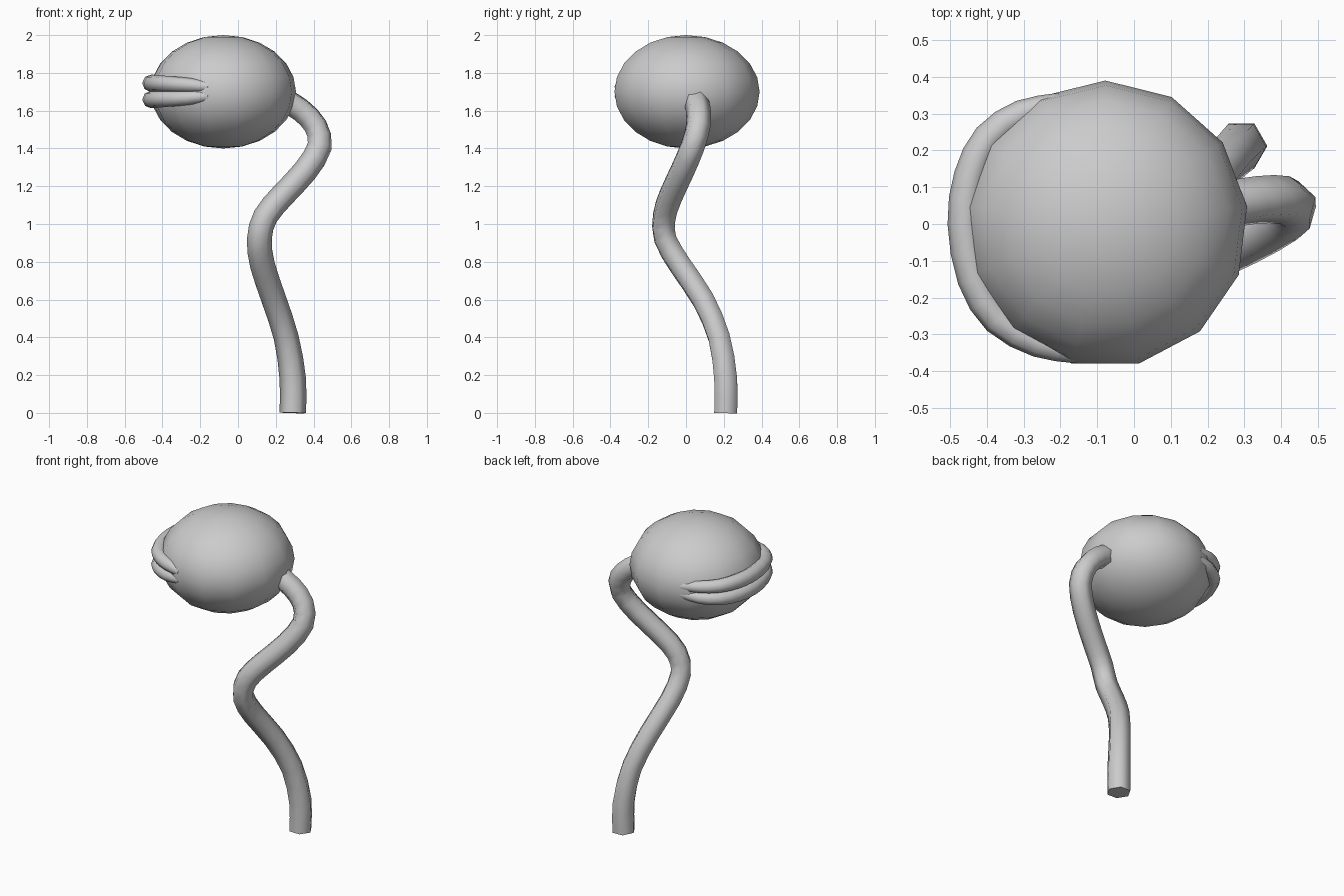
import bpy, bmesh, math
from mathutils import Vector

if "Cube" in bpy.data.objects:
    bpy.data.objects.remove(bpy.data.objects["Cube"])


def finish(name, bm):
    bmesh.ops.recalc_face_normals(bm, faces=bm.faces)
    me = bpy.data.meshes.new(name)
    bm.to_mesh(me)
    bm.free()
    ob = bpy.data.objects.new(name, me)
    bpy.context.collection.objects.link(ob)
    bpy.ops.object.select_all(action='DESELECT')
    ob.select_set(True)
    bpy.context.view_layer.objects.active = ob
    bpy.ops.object.shade_smooth_by_angle(angle=math.radians(62))
    return ob


def spline(pts, steps):
    # Catmull-Rom through 4D points (x, y, z, radius)
    p = [Vector(q) for q in pts]
    p = [p[0] * 2 - p[1]] + p + [p[-1] * 2 - p[-2]]
    out = []
    for i in range(1, len(p) - 2):
        a, b, c, d = p[i - 1:i + 3]
        for k in range(steps):
            t = k / steps
            out.append(0.5 * (2 * b + (c - a) * t + (2 * a - 5 * b + 4 * c - d) * t * t
                              + (3 * b - a - 3 * c + d) * t ** 3))
    out.append(p[-2])
    return out


def tube(name, pts, sides, steps, side_dir):
    path = spline(pts, steps)
    bm = bmesh.new()
    u = Vector(side_dir)
    rings = []
    for i, q in enumerate(path):
        tan = (path[min(i + 1, len(path) - 1)] - path[max(i - 1, 0)]).to_3d().normalized()
        u = (u - tan * u.dot(tan)).normalized()
        v = tan.cross(u)
        rings.append([bm.verts.new(q.to_3d() + q.w * (u * math.cos(2 * math.pi * k / sides)
                                                      + v * math.sin(2 * math.pi * k / sides)))
                      for k in range(sides)])
    for a, b in zip(rings, rings[1:]):
        for k in range(sides):
            n = (k + 1) % sides
            bm.faces.new((a[k], a[n], b[n], b[k]))
    bm.faces.new(rings[0])
    bm.faces.new(rings[-1])
    return finish(name, bm)


# Flattened round head
bm = bmesh.new()
bmesh.ops.create_uvsphere(bm, u_segments=13, v_segments=12, radius=1)
for v in bm.verts:
    v.co = Vector((v.co.x * 0.388 - 0.078, v.co.y * 0.39, v.co.z * 0.3 + 1.7))
finish("head", bm)

# Winding stalk from the floor into the right side of the head
stalk = [(0.29, 0.21, 0), (0.29, 0.21, 0.18), (0.255, 0.175, 0.4), (0.19, 0.09, 0.6),
         (0.13, -0.03, 0.78), (0.113, -0.11, 0.92), (0.145, -0.115, 1.04),
         (0.235, -0.08, 1.15), (0.355, -0.02, 1.28), (0.432, 0.035, 1.41),
         (0.41, 0.065, 1.52), (0.33, 0.065, 1.605), (0.24, 0.05, 1.66)]
tube("stalk", [(x, y, z, 0.07 if z < 0.3 else 0.066) for x, y, z in stalk], 6, 2, (1, 0, 0))

# Pair of slim bands hugging the left side, pinched together at both ends
band = [(-0.155, -0.35), (-0.26, -0.325), (-0.37, -0.26), (-0.435, -0.15), (-0.461, 0.0),
        (-0.445, 0.13), (-0.395, 0.235), (-0.305, 0.3), (-0.2, 0.328)]
for label, s in (("upper", 1), ("lower", -1)):
    pts = []
    for i, (x, y) in enumerate(band):
        f = math.sin(math.pi * i / (len(band) - 1)) ** 0.7
        pts.append((x, y, 1.702 + s * (0.024 + 0.019 * f), 0.029 + 0.017 * f))
    tube(label + "_band", pts, 8, 2, (0, 0, 1))
